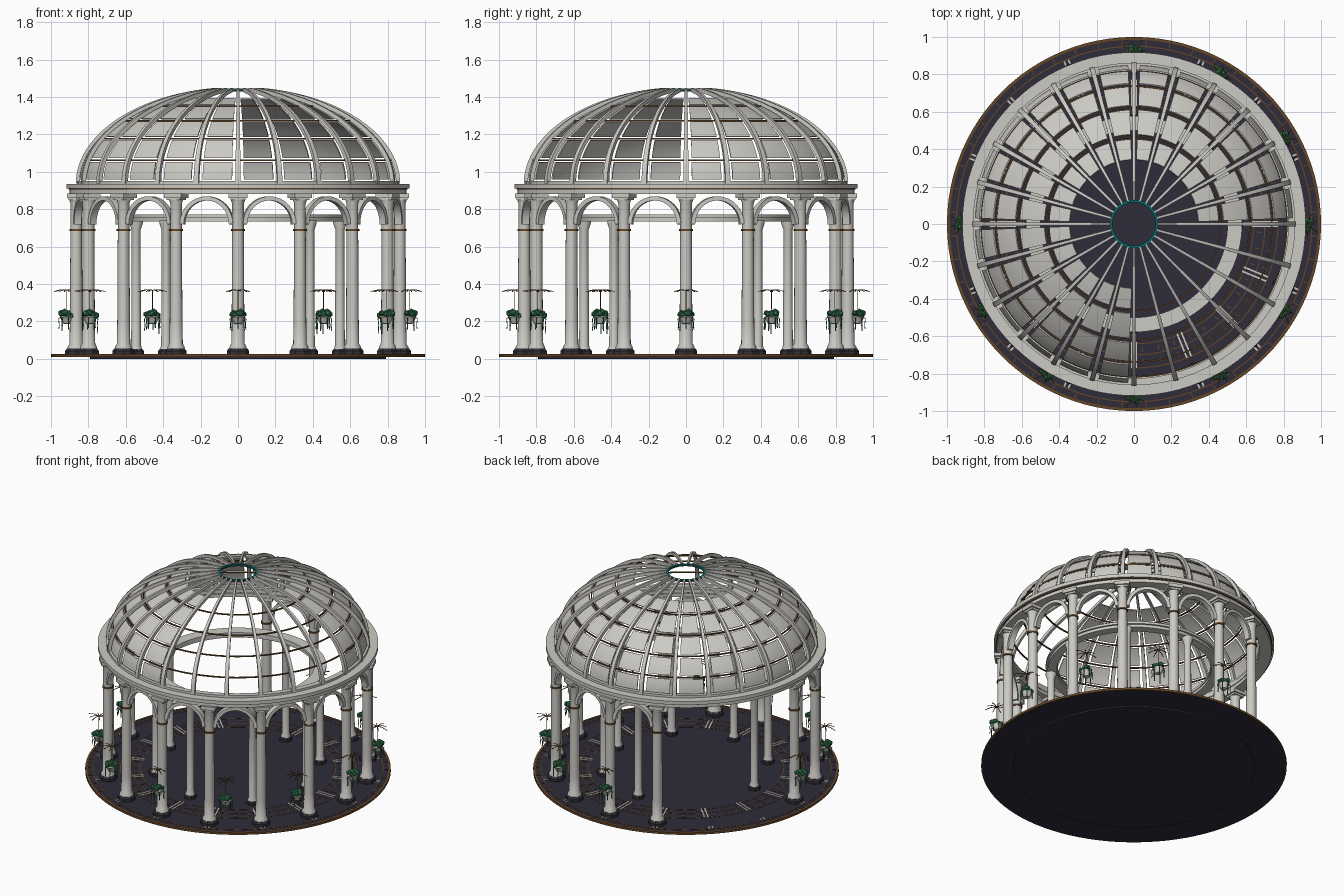
import bpy, bmesh, math, random
from mathutils import Vector, Matrix

if "Cube" in bpy.data.objects:
    bpy.data.objects.remove(bpy.data.objects["Cube"])

random.seed(4)


def mat(name, rgb):
    m = bpy.data.materials.new(name)
    m.diffuse_color = (*rgb, 1)
    m.use_nodes = True
    m.node_tree.nodes["Principled BSDF"].inputs["Base Color"].default_value = m.diffuse_color
    return m


STONE = mat("warm white stone", (0.60, 0.59, 0.55))
FLOOR = mat("dark slate", (0.027, 0.025, 0.042))
BRONZE = mat("bronze trim", (0.13, 0.06, 0.018))
BASE = mat("charcoal base", (0.03, 0.03, 0.038))
LEAF = mat("leaf green", (0.035, 0.18, 0.075))
TEAL = mat("teal rim", (0.0, 0.16, 0.16))


def finish(bm, name, material, smooth=True):
    bmesh.ops.remove_doubles(bm, verts=bm.verts, dist=1e-5)
    bmesh.ops.recalc_face_normals(bm, faces=bm.faces)
    for f in bm.faces:
        f.smooth = smooth
    for e in bm.edges:
        if len(e.link_faces) == 2 and e.calc_face_angle() > math.radians(32):
            e.smooth = False
    me = bpy.data.meshes.new(name)
    bm.to_mesh(me)
    bm.free()
    me.materials.append(material)
    return me


def place(name, me, degrees=(0,)):
    """Put copies of a mesh around the centre."""
    for i, a in enumerate(degrees):
        ob = bpy.data.objects.new(f"{name}_{i + 1}" if len(degrees) > 1 else name, me)
        ob.rotation_euler.z = math.radians(a)
        bpy.context.collection.objects.link(ob)


def lathe(bm, profile, x=0.0, n=16, closed=False):
    """Revolve (radius, z) points about the upright line through (x, 0)."""
    rings = [[bm.verts.new((x + r * math.cos(2 * math.pi * k / n),
                            r * math.sin(2 * math.pi * k / n), z)) for k in range(n)]
             for r, z in profile]
    if closed:
        rings.append(rings[0])
    for a, b in zip(rings, rings[1:]):
        for k in range(n):
            j = (k + 1) % n
            bm.faces.new((a[k], a[j], b[j], b[k]))


def turned(name, profile, material, x=0.0, n=16, closed=False, degrees=(0,), smooth=True):
    bm = bmesh.new()
    lathe(bm, profile, x, n, closed)
    place(name, finish(bm, name, material, smooth), degrees)


def hoop(name, r0, r1, z0, z1, material):
    turned(name, [(r0, z0), (r1, z0), (r1, z1), (r0, z1)], material, n=96, closed=True)


def sweep(bm, pts, side, widths, thick):
    """Rectangular bar along a planar path; side is the path's plane normal."""
    pts = [Vector(p) for p in pts]
    side = Vector(side)
    rings = []
    for i, p in enumerate(pts):
        t = (pts[min(i + 1, len(pts) - 1)] - pts[max(i - 1, 0)]).normalized()
        s, nrm = side * widths[i] / 2, t.cross(side).normalized() * thick / 2
        rings.append([bm.verts.new(p + q) for q in (s + nrm, s - nrm, -s - nrm, -s + nrm)])
    for a, b in zip(rings, rings[1:]):
        for k in range(4):
            bm.faces.new((a[k], a[(k + 1) % 4], b[(k + 1) % 4], b[k]))
    bm.faces.new(rings[0])
    bm.faces.new(rings[-1])


def box(bm, loc, size):
    bmesh.ops.create_cube(bm, size=1, matrix=Matrix.Translation(loc) @ Matrix.Diagonal((*size, 1)))


sixteen = [k * 22.5 for k in range(16)]
entrance = (135, 157.5)
columns = [a for a in sixteen if a not in entrance]

# Floor: low plinth and wide slab with a bronze rim
turned("plinth", [(0, 0), (0.79, 0), (0.79, 0.012), (0, 0.012)], FLOOR, n=96)
turned("floor_slab", [(0, 0.01), (0.993, 0.01), (0.993, 0.024), (0, 0.024)], FLOOR, n=96)
hoop("floor_rim", 0.985, 1.0, 0.011, 0.026, BRONZE)
for r in (0.64, 0.7, 0.77, 0.95):
    hoop("floor_inlay_ring", r - 0.003, r + 0.003, 0.022, 0.026, BRONZE)
bm = bmesh.new()
for y in (-0.012, 0.012):
    box(bm, (0.70, y, 0.025), (0.14, 0.009, 0.004))
    box(bm, (0.93, y, 0.025), (0.03, 0.009, 0.004))
place("floor_light_strip", finish(bm, "floor_light_strip", STONE, False), sixteen)
bm = bmesh.new()
for x in (0.67, 0.735, 0.97):
    box(bm, (x, 0, 0.025), (0.025, 0.006, 0.004))
place("floor_inlay_dash", finish(bm, "floor_inlay_dash", BRONZE, False),
      [k * 7.5 + 3.75 for k in range(48)])

# Outer columns
R = 0.865
turned("column_base", [(0, 0.022), (0.06, 0.022), (0.06, 0.042), (0.05, 0.055), (0, 0.055)],
       BASE, R, 8, degrees=columns, smooth=False)
turned("column_shaft", [(0.046, 0.05), (0.046, 0.064), (0.036, 0.08), (0.034, 0.2), (0.031, 0.68),
                        (0.031, 0.83), (0.042, 0.862)], STONE, R, degrees=columns)
turned("column_collar", [(0.03, 0.683), (0.037, 0.683), (0.037, 0.694), (0.03, 0.694)],
       BRONZE, R, closed=True, degrees=columns)
bm = bmesh.new()
box(bm, (R, 0, 0.873), (0.1, 0.1, 0.024))
box(bm, (R, 0, 0.855), (0.08, 0.08, 0.014))
place("column_capital", finish(bm, "column_capital", STONE, False), columns)

# Arches between neighbouring columns
bm = bmesh.new()
half = R * math.sin(math.radians(11.25)) - 0.035
xa = R * math.cos(math.radians(11.25))
arc = [math.pi * i / 16 for i in range(17)]
sweep(bm, [(xa, half * math.cos(t), 0.72 + 0.138 * math.sin(t)) for t in arc],
      (1, 0, 0), [0.04] * 17, 0.022)
place("arch", finish(bm, "arch", STONE),
      [a + 11.25 for a in sixteen if a not in (112.5, 135, 157.5)])

# Entablature ring carrying the dome
hoop("lower_beam_ring", 0.82, 0.90, 0.882, 0.906, STONE)
hoop("beam_trim", 0.83, 0.906, 0.905, 0.912, BRONZE)
hoop("cornice_ring", 0.82, 0.918, 0.911, 0.936, STONE)
hoop("dome_foot_ring", 0.825, 0.862, 0.935, 0.952, STONE)

# Inner colonnade and its ring beam
inner = [k * 45 for k in range(8) if k != 3]
RI = 0.545
turned("inner_base", [(0, 0.022), (0.042, 0.022), (0.042, 0.042), (0.034, 0.052), (0, 0.052)],
       BASE, RI, 8, degrees=inner, smooth=False)
turned("inner_shaft", [(0.033, 0.05), (0.026, 0.075), (0.024, 0.69), (0.036, 0.725), (0.036, 0.74)],
       STONE, RI, 12, degrees=inner)
hoop("inner_ring_beam", 0.505, 0.565, 0.735, 0.755, STONE)
hoop("inner_ring_cornice", 0.50, 0.578, 0.755, 0.772, STONE)


# Dome: elliptical profile
def dome(t, out=0.0):
    return ((0.85 + out) * math.cos(t), (0.5 + out) * math.sin(t) + 0.937)


T_TOP = math.acos(0.125 / 0.85)
ts = [T_TOP * i / 24 for i in range(25)]
bm = bmesh.new()
pts = [(dome(t, 0.006)[0], 0, dome(t, 0.006)[1]) for t in ts]
sweep(bm, pts, (0, 1, 0), [0.028 - 0.016 * i / 24 for i in range(25)], 0.022)
place("dome_rib", finish(bm, "dome_rib", STONE), [k * 15 for k in range(24)])

# Curved panels in five rows; one quarter of the dome is left open
rows = [(0.958, 1.052), (1.075, 1.17), (1.19, 1.27), (1.285, 1.35), (1.36, 1.394)]
closed_bays = [k * 15 + 7.5 for k in range(18)]
for z0, z1 in rows:
    t0, t1 = (math.asin((z - 0.937) / 0.5) for z in (z0, z1))
    bm = bmesh.new()
    grid = []
    for i in range(5):
        t = t0 + (t1 - t0) * i / 4
        for out in (0.0, -0.008):
            r, z = dome(t, out)
            grid.append([bm.verts.new((r * math.cos(a), r * math.sin(a), z))
                         for a in (math.radians(-5.4 + 2.7 * k) for k in range(5))])
    loops = [o + i[::-1] for o, i in zip(grid[0::2], grid[1::2])]
    for a, b in zip(loops, loops[1:]):
        for k in range(10):
            j = (k + 1) % 10
            bm.faces.new((a[k], a[j], b[j], b[k]))
    bm.faces.new(loops[0])
    bm.faces.new(loops[-1])
    place("dome_panel", finish(bm, "dome_panel", STONE), closed_bays)

# Thin bronze hoops between the panel rows, and the crown ring
for z in (1.063, 1.18, 1.277, 1.355):
    r, z = dome(math.asin((z - 0.937) / 0.5), -0.006)
    hoop("dome_hoop", r - 0.004, r + 0.004, z - 0.004, z + 0.004, BRONZE)
hoop("crown_ring", 0.118, 0.13, 1.43, 1.441, BASE)
hoop("crown_rim", 0.116, 0.129, 1.439, 1.445, TEAL)

# Hanging planters, leaving the entrance clear
pots = [k * 30 for k in range(12) if k not in (4, 5)]
P = 0.915
turned("planter_bowl", [(0, 0.185), (0.02, 0.188), (0.038, 0.225), (0.03, 0.23), (0, 0.225)],
       STONE, P, 12, degrees=pots)
bm = bmesh.new()
for i in range(11):
    a = i * 2.4
    r = 0.034 * math.sqrt(i / 10)
    s = random.uniform(0.014, 0.022)
    bmesh.ops.create_icosphere(bm, subdivisions=1, radius=s, matrix=Matrix.Translation(
        (P + r * math.cos(a), r * math.sin(a), 0.255 - 0.5 * r + random.uniform(-0.01, 0.006))))
for i in range(7):
    a = i * 2 * math.pi / 7
    c, s, low = math.cos(a), math.sin(a), random.uniform(0.13, 0.17)
    sweep(bm, [(P + r * c, r * s, z) for r, z in ((0.025, 0.23), (0.044, 0.215), (0.04, 0.18), (0.043, low))],
          (-s, c, 0), [0.005] * 4, 0.004)
place("planter_leaves", finish(bm, "planter_leaves", LEAF, False), pots)
bm = bmesh.new()
box(bm, (P, 0, 0.315), (0.003, 0.003, 0.1))
for i in range(8):
    a = i * math.pi / 4 + 0.2
    c, s = math.cos(a), math.sin(a)
    L = random.uniform(0.055, 0.085)
    sweep(bm, [(P, 0, 0.366), (P + L * c * 0.5, L * s * 0.5, 0.37), (P + L * c, L * s, 0.36)],
          (-s, c, 0), [0.004] * 3, 0.003)
place("planter_hanger", finish(bm, "planter_hanger", BRONZE, False), pots)
